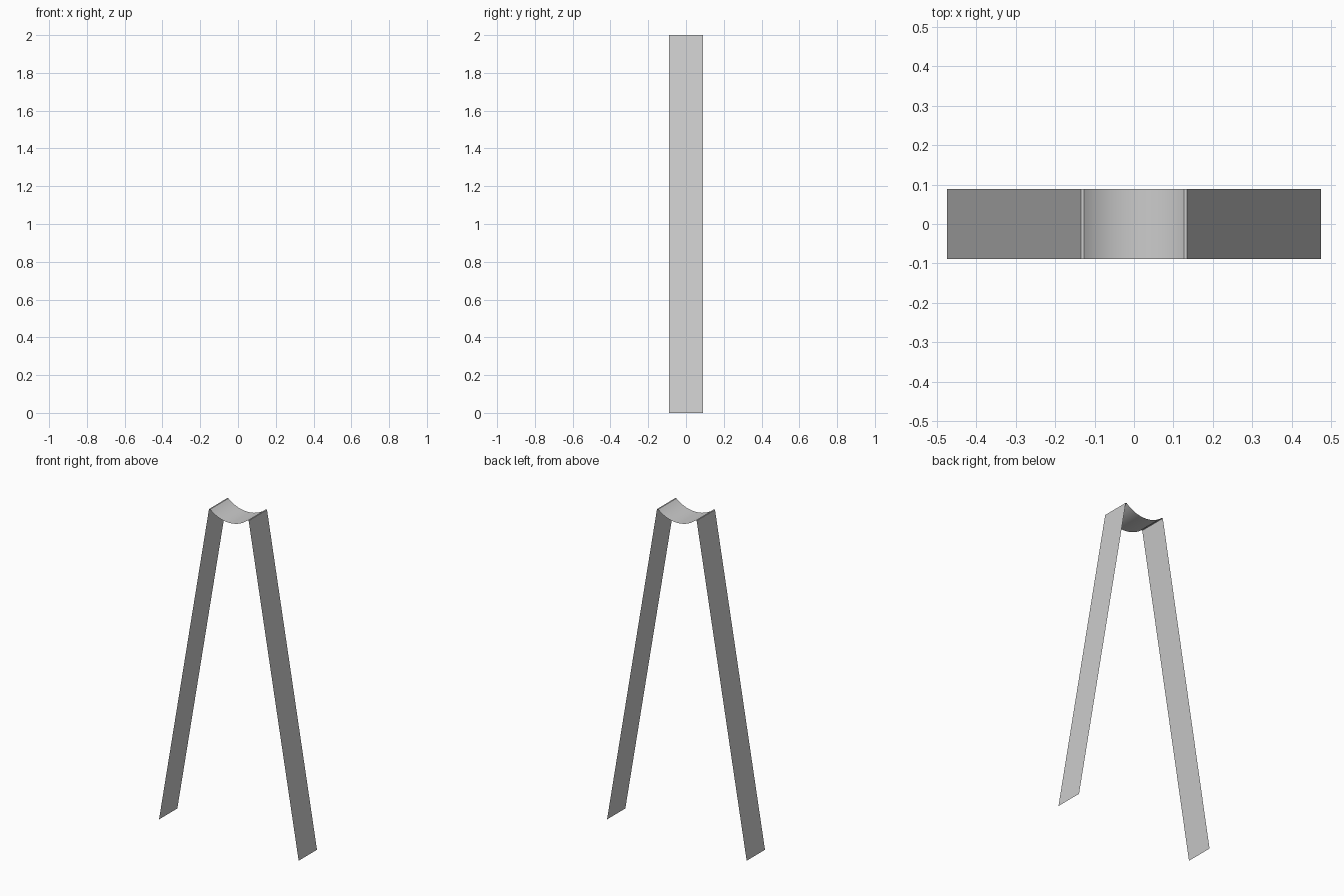
import bpy
import math

if "Cube" in bpy.data.objects:
    bpy.data.objects.remove(bpy.data.objects["Cube"])

HALF_DEPTH = 0.089     # half width of the strip along y
TOP = 2.0
LIP_OUT, LIP_IN = 0.135, 0.127
SAG = 0.048
FOOT = 0.475


def strip(name, profile):
    """Sweep an open x-z profile along y into a thin sheet."""
    n = len(profile)
    verts = [(x, y, z) for y in (-HALF_DEPTH, HALF_DEPTH) for x, z in profile]
    faces = [(i, i + 1, n + i + 1, n + i) for i in range(n - 1)]
    mesh = bpy.data.meshes.new(name)
    mesh.from_pydata(verts, [], faces)
    obj = bpy.data.objects.new(name, mesh)
    bpy.context.collection.objects.link(obj)
    return obj


# Splayed flat legs, facing outwards
strip("left_leg", [(-FOOT, 0), (-LIP_OUT, TOP)])
strip("right_leg", [(LIP_OUT, TOP), (FOOT, 0)])

# Curved cradle between the legs, with a narrow flat lip on each side
radius = (LIP_IN ** 2 + SAG ** 2) / (2 * SAG)
half_angle = math.asin(LIP_IN / radius)
centre_z = TOP - SAG + radius
steps = 24
arc = []
for i in range(steps + 1):
    a = half_angle * (2 * i / steps - 1)
    arc.append((radius * math.sin(a), centre_z - radius * math.cos(a)))
cradle = strip("cradle", [(-LIP_OUT, TOP)] + arc + [(LIP_OUT, TOP)])

# Smooth the arc but keep the lip edges crisp
bpy.context.view_layer.objects.active = cradle
cradle.select_set(True)
bpy.ops.object.shade_smooth_by_angle(angle=math.radians(20))
